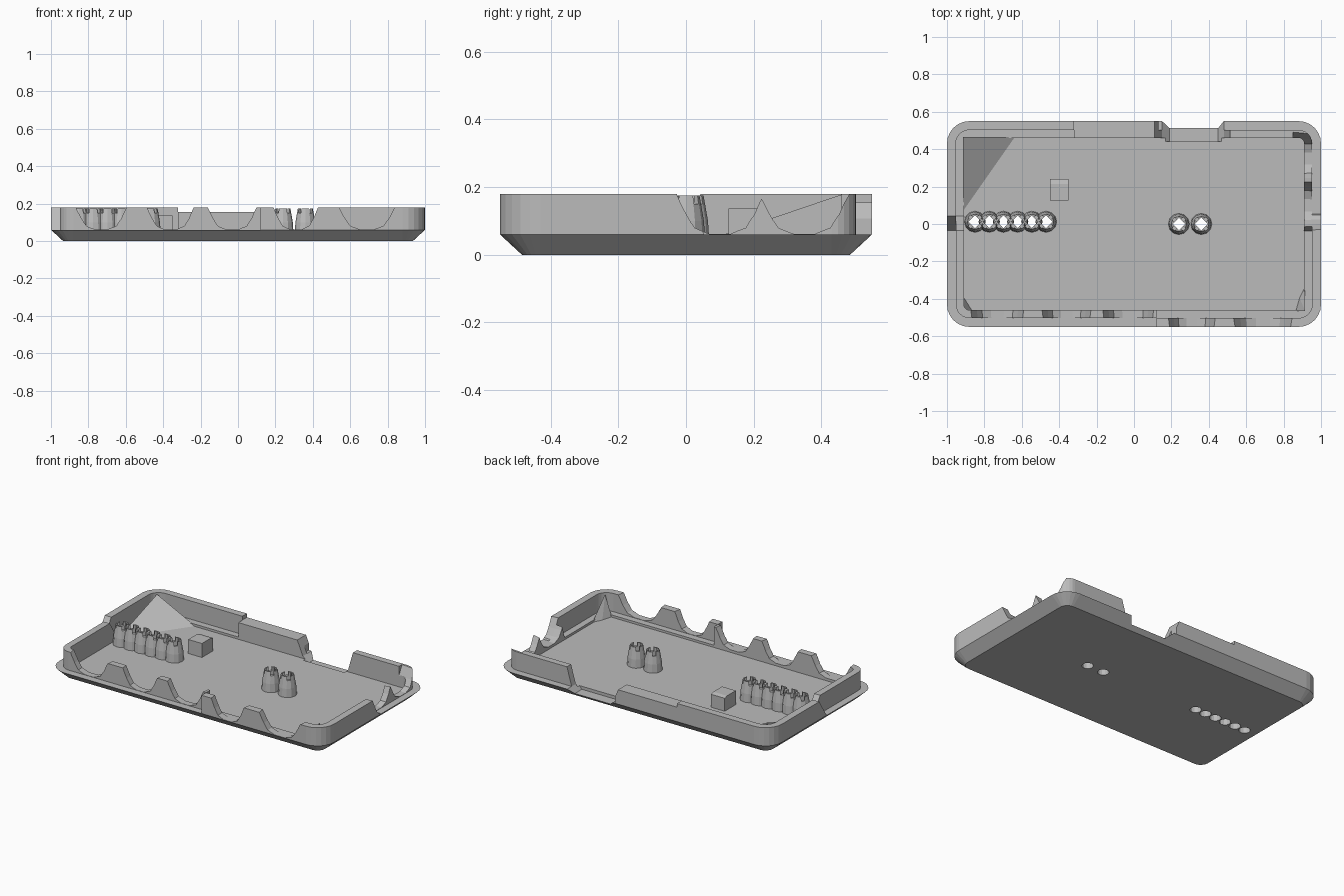
import bpy, bmesh, math
from mathutils import Vector

if "Cube" in bpy.data.objects:
    bpy.data.objects.remove(bpy.data.objects["Cube"])

grey = bpy.data.materials.new("plastic grey")
grey.use_nodes = True
COLOUR = (0.5, 0.5, 0.5, 1)
grey.diffuse_color = COLOUR
grey.node_tree.nodes["Principled BSDF"].inputs["Base Color"].default_value = COLOUR

HALF_X, HALF_Y, RADIUS = 1.0, 0.55, 0.12
LIP, TOP = 0.06, 0.18


def finish(name, bm):
    bmesh.ops.recalc_face_normals(bm, faces=bm.faces)
    mesh = bpy.data.meshes.new(name)
    bm.to_mesh(mesh)
    bm.free()
    ob = bpy.data.objects.new(name, mesh)
    mesh.materials.append(grey)
    bpy.context.collection.objects.link(ob)
    return ob


def outline(inset):
    """Rounded rectangle, six segments per corner."""
    r = max(RADIUS - inset, 0.012)
    hx, hy = HALF_X - inset - r, HALF_Y - inset - r
    pts = []
    for q, (sx, sy) in enumerate([(1, 1), (-1, 1), (-1, -1), (1, -1)]):
        for i in range(7):
            a = math.pi / 2 * (q + i / 6)
            pts.append((sx * hx + r * math.cos(a), sy * hy + r * math.sin(a)))
    return pts


def loft(name, rings, closed=False):
    """Skin a list of 3D point rings; either cap the ends or join them."""
    bm = bmesh.new()
    loops = [[bm.verts.new(p) for p in ring] for ring in rings]
    pairs = list(zip(loops, loops[1:]))
    if closed:
        pairs.append((loops[-1], loops[0]))
    else:
        bm.faces.new(loops[0])
        bm.faces.new(loops[-1])
    for a, b in pairs:
        for i in range(len(a)):
            j = (i + 1) % len(a)
            bm.faces.new((a[i], a[j], b[j], b[i]))
    return finish(name, bm)


def tray_rings(levels):
    return [[(x, y, z) for x, y in outline(inset)] for inset, z in levels]


def prism_y(profile, y0, y1):
    return loft("cutter", [[(x, y, z) for x, z in profile] for y in (y0, y1)])


def prism_x(profile, x0, x1):
    return loft("cutter", [[(x, y, z) for y, z in profile] for x in (x0, x1)])


def cut(targets, cutter):
    cutter.hide_render = True
    for ob in targets:
        mod = ob.modifiers.new("cut", "BOOLEAN")
        mod.operation, mod.solver, mod.object = "DIFFERENCE", "EXACT", cutter
        bpy.context.view_layer.objects.active = ob
        bpy.ops.object.modifier_apply(modifier=mod.name)
    bpy.data.objects.remove(cutter)


# Shallow base with chamfered underside and a recessed floor
base = loft("base_tray", tray_rings([(0.065, 0), (0, LIP), (0.09, LIP), (0.09, 0.045)]))

# Two half-thickness walls that swap over around the tray
outer = loft("outer_wall", tray_rings([(0, LIP), (0, TOP), (0.047, TOP), (0.047, LIP)]), True)
inner = loft("inner_wall", tray_rings([(0.047, LIP), (0.047, TOP), (0.09, TOP), (0.09, LIP)]), True)


def end_cut(y_far, y_low, y_high, x0, x1):
    """Remove one corner of a wall, leaving a sloped end."""
    return prism_x([(y_far, 0), (y_low, 0.05), (y_high, 0.19), (y_far, 0.19)], x0, x1)


cut([outer], end_cut(-0.7, -0.04, 0.05, -1.1, 0.12))
cut([outer], end_cut(0.7, 0.06, -0.02, 0.13, 1.1))
cut([inner], end_cut(0.7, 0.05, -0.04, -1.1, -0.32))
cut([inner], end_cut(-0.7, -0.04, 0.0, 0.12, 1.1))

# Lower middle stretch of the back wall
cut([outer, inner], prism_y([(-0.32, 0.155), (0.2, 0.155), (0.2, 0.2), (-0.32, 0.2)], 0.4, 0.6))

# Cable notch in the back, reaching into the chamfer
notch = [(0.09, 0.2), (0.12, 0.13), (0.15, 0.06), (0.19, 0.025),
         (0.45, 0.025), (0.48, 0.06), (0.5, 0.13), (0.52, 0.2)]
cut([base, outer, inner], prism_y(notch, 0.44, 0.6))


# Plug openings: rounded at the bottom, flared at the top and inward
def port_profile(centre, half, flare):
    shape = [(1.1, 0.2), (0.8, 0.12), (0.6, 0.08), (0.25, 0.062)]
    right = [(half * flare * u, z) for u, z in shape]
    return [(centre + u, z) for u, z in right] + [(centre - u, z) for u, z in reversed(right)]


for centre, half in [(-0.73, 0.13), (-0.36, 0.12), (-0.03, 0.125), (0.31, 0.12), (0.69, 0.15)]:
    rings = [[(x, y, z) for x, z in port_profile(centre, half, f)]
             for y, f in ((-0.6, 0.92), (-0.4, 1.12))]
    cut([outer, inner], loft("cutter", rings))
for centre, half in [(0.1, 0.125), (0.35, 0.125)]:
    rings = [[(x, y, z) for y, z in port_profile(centre, half, f)]
             for x, f in ((1.1, 0.92), (0.85, 1.1))]
    cut([outer, inner], loft("cutter", rings))


# Corner braces
def brace(name, points):
    bm = bmesh.new()
    for p in points:
        bm.verts.new(p)
    bmesh.ops.convex_hull(bm, input=bm.verts)
    finish(name, bm)


def corner(sx, sy, run_x, run_y, mid):
    x, y, z = sx * 0.915, sy * 0.465, 0.044
    return [(x, y, z), (x, y, TOP), (x - sx * run_x, y, z), (x, y - sy * run_y, z),
            (x - sx * mid[0], y - sy * mid[1], z)]


brace("back_corner_brace", corner(-1, 1, 0.28, 0.4, (0.06, 0.14)))
brace("front_left_brace", corner(1, -1, 0.05, 0.13, (0.03, 0.07)))
brace("front_right_brace", corner(-1, -1, 0.05, 0.08, (0.025, 0.04)))


# Tapered hollow posts with slotted tips
def circle(x, y, z, r, n):
    return [(x + r * math.cos(math.tau * i / n), y + r * math.sin(math.tau * i / n), z)
            for i in range(n)]


def post(name, x, y):
    ob = loft(name, [circle(x, y, z, r, 12) for z, r in ((0.04, 0.057), (0.1, 0.053), (0.175, 0.04))])
    cut([base], loft("cutter", [circle(x, y, z, 0.035, 12) for z in (-0.1, 0.1)]))
    cut([ob], loft("cutter", [circle(x, y, z, 0.034, 4) for z in (0, 0.3)]))
    for angle in (math.pi / 4, -math.pi / 4):
        along = Vector((math.cos(angle), math.sin(angle), 0)) * 0.08
        side = Vector((-along.y, along.x, 0)) * 0.12
        mid = Vector((x, y, 0.15))
        up = Vector((0, 0, 0.05))
        slot = [[mid + s * along + p for p in (-side, side, side + up, up - side)] for s in (-1, 1)]
        cut([ob], loft("cutter", slot))


for i in range(6):
    post(f"row_post_{i + 1}", -0.85 + i * 0.076, 0.012)
for i in range(2):
    post(f"pair_post_{i + 1}", 0.24 + i * 0.12, 0.0)

# Small support block on the floor
block = [(0.125, 0.04), (0.24, 0.04), (0.24, 0.13), (0.215, 0.137), (0.125, 0.137)]
prism_x(block, -0.45, -0.35).name = "support_block"
